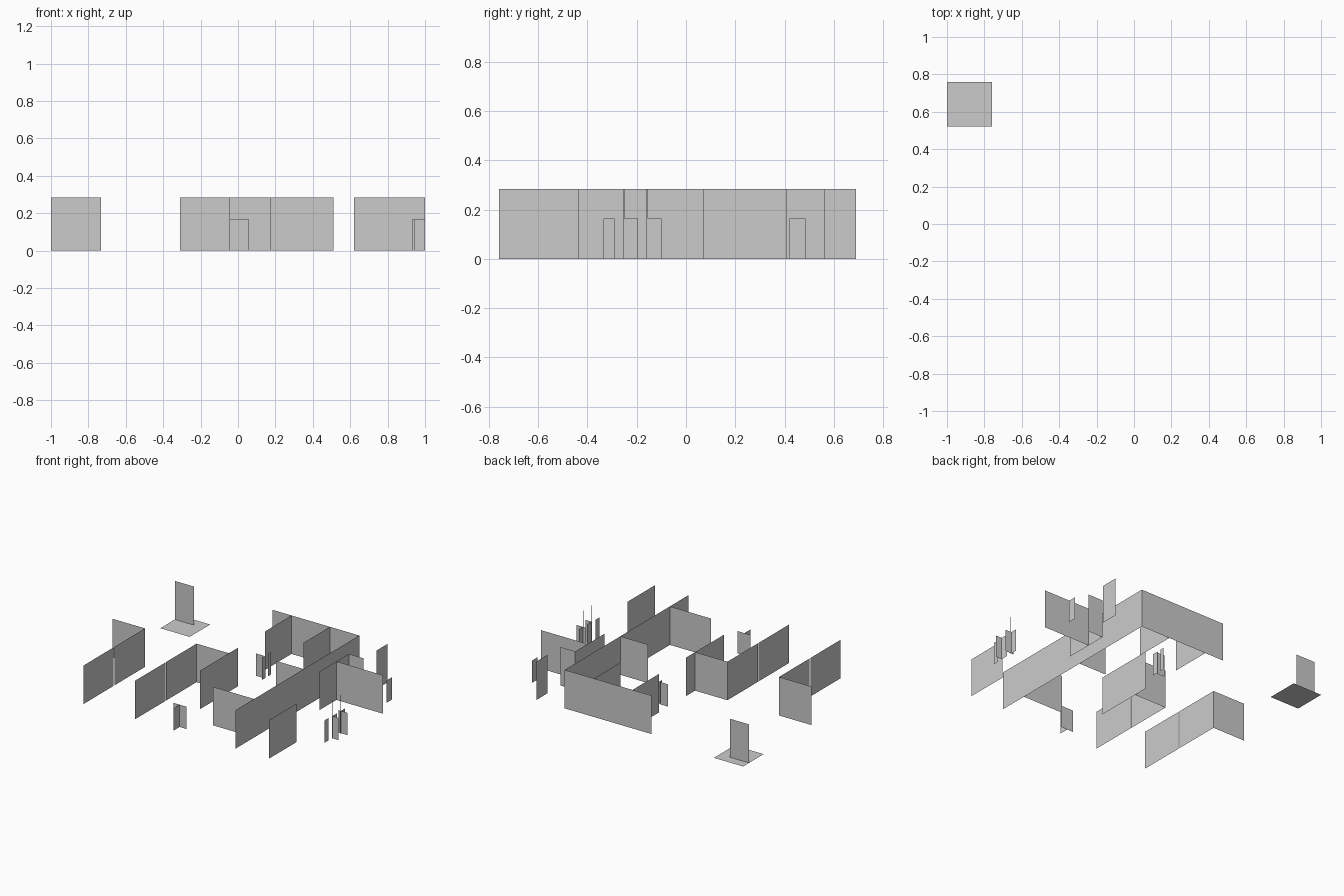
import bpy, bmesh

if "Cube" in bpy.data.objects:
    bpy.data.objects.remove(bpy.data.objects["Cube"])

WALL_H = 0.285   # full-height partitions
LOW_H = 0.165    # low panels


def quad(name, pts):
    """One flat sheet from four corners."""
    bm = bmesh.new()
    bm.faces.new([bm.verts.new(p) for p in pts])
    mesh = bpy.data.meshes.new(name)
    bm.to_mesh(mesh)
    bm.free()
    bpy.context.collection.objects.link(bpy.data.objects.new(name, mesh))


def along_x(name, y, x0, x1, h=WALL_H):
    quad(name, [(x0, y, 0), (x1, y, 0), (x1, y, h), (x0, y, h)])


def along_y(name, x, y0, y1, h=WALL_H):
    quad(name, [(x, y0, 0), (x, y1, 0), (x, y1, h), (x, y0, h)])


# floor plate with its upright panel
quad("floor_plate", [(-1, .52, 0), (-.76, .52, 0), (-.76, .76, 0), (-1, .76, 0)])
along_x("plate_panel", .69, -1, -.845)

# two parallel corridor walls, each split in two
for x in (-.732, -.31):
    along_y("corridor_wall_front", x, -.76, -.408)
    along_y("corridor_wall_back", x, -.40, -.042)

# full-height walls running left to right: y, x0, x1
for y, x0, x1 in [(-.042, -1, -.732), (-.042, -.31, -.045),
                  (-.54, .175, .51), (.04, .285, .51),
                  (.69, -.20, .51), (.265, .62, 1), (.41, .62, .742)]:
    along_x("cross_wall", y, x0, x1)

# full-height walls running front to back: x, y0, y1
for x, y0, y1 in [(.51, -.76, .69), (-.045, -.382, .065),
                  (-.045, .382, .69), (.27, .382, .69),
                  (.785, -.76, -.435), (.62, .07, .41), (.742, .56, .69)]:
    along_y("long_wall", x, y0, y1)

# thin full-height posts
for y in (-.255, -.16):
    along_y("post", .948, y, y + .005)

# low panels running left to right
for y, x0, x1 in [(-.69, -.045, .06), (.27, -.04, .02),
                  (-.25, .945, 1), (-.15, .93, 1)]:
    along_x("low_cross_panel", y, x0, x1, LOW_H)

# low panels running front to back
for x, y0, y1 in [(.005, -.76, -.69), (.03, .235, .28), (.03, .31, .345),
                  (.945, -.335, -.29), (.948, -.255, -.195),
                  (.948, -.16, -.10), (.922, .42, .485)]:
    along_y("low_long_panel", x, y0, y1, LOW_H)
